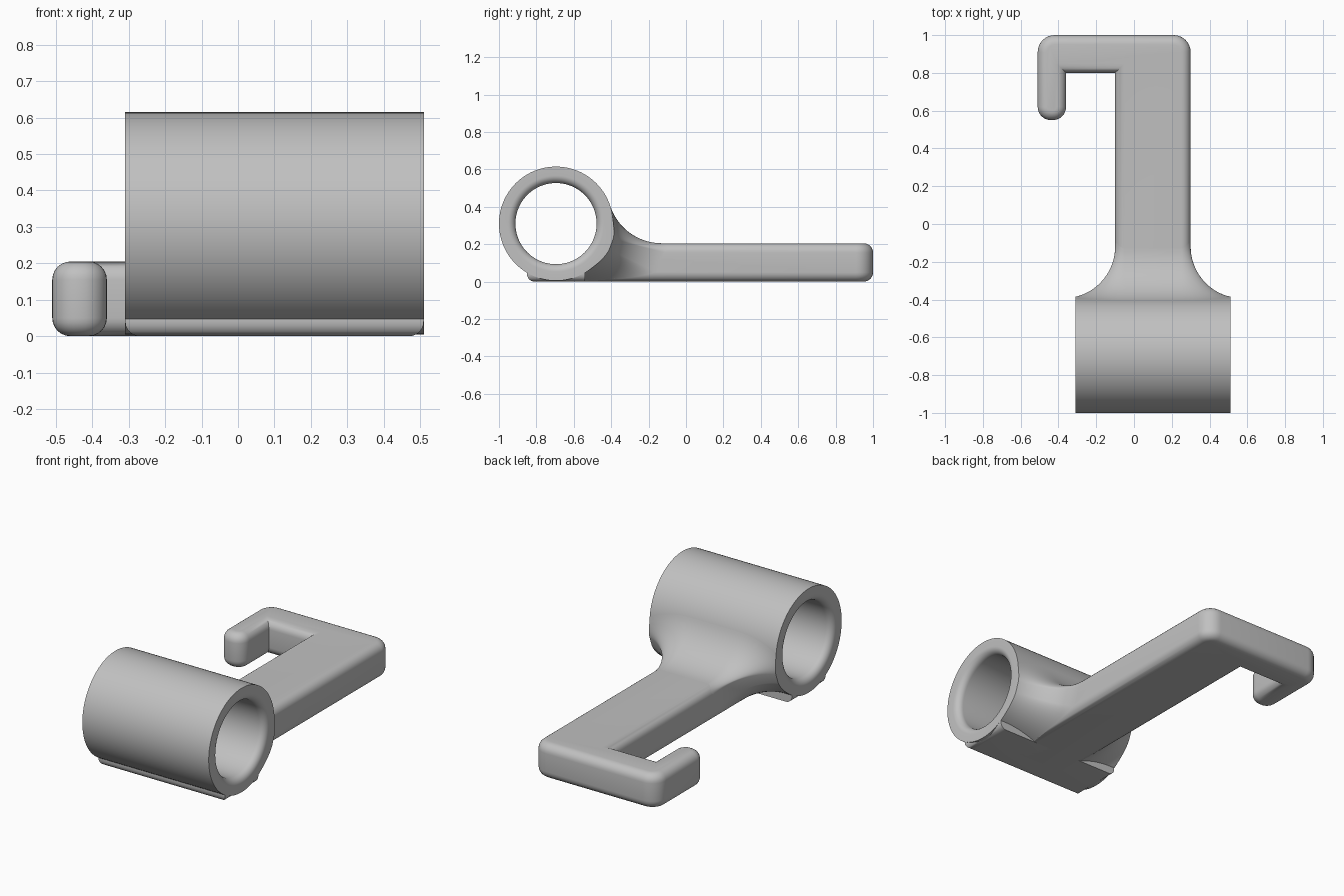
import bpy, bmesh, math
from mathutils import Vector, Matrix

cube = bpy.data.objects.get("Cube")
if cube:
    bpy.data.objects.remove(cube, do_unlink=True)

# Shared dimensions
LEFT, RIGHT = 0.51, -0.31
MID_X = 0.1
AXIS_Y, AXIS_Z = -0.695, 0.31
TUBE_R, BORE_R, LIP = 0.305, 0.217, 0.04
ARM_HALF, ARM_H, EDGE = 0.2, 0.205, 0.05
FILLET = 0.29

grey = bpy.data.materials.new("light_grey_plastic")
grey.use_nodes = True
colour = (0.53, 0.53, 0.53, 1)
grey.diffuse_color = colour
grey.node_tree.nodes["Principled BSDF"].inputs["Base Color"].default_value = colour


def finish(bm, name):
    mesh = bpy.data.meshes.new(name)
    bm.to_mesh(mesh)
    bm.free()
    mesh.materials.append(grey)
    obj = bpy.data.objects.new(name, mesh)
    bpy.context.collection.objects.link(obj)
    return obj


def shade(obj):
    bpy.ops.object.select_all(action='DESELECT')
    obj.select_set(True)
    bpy.context.view_layer.objects.active = obj
    bpy.ops.object.shade_smooth_by_angle(angle=math.radians(35))


def revolve(profile, name):
    """Spin a closed (x, radius) profile around the tube axis."""
    bm = bmesh.new()
    verts = [bm.verts.new((x, AXIS_Y, AXIS_Z + r)) for x, r in profile]
    edges = [bm.edges.new((v, verts[i - 1])) for i, v in enumerate(verts)]
    bmesh.ops.spin(bm, geom=verts + edges, cent=(0, AXIS_Y, AXIS_Z), axis=(1, 0, 0),
                   angle=2 * math.pi, steps=96, use_merge=True)
    bmesh.ops.remove_doubles(bm, verts=bm.verts, dist=1e-5)
    bmesh.ops.recalc_face_normals(bm, faces=bm.faces)
    return finish(bm, name)


def rounded_outline(corners, steps=8):
    """Round each convex (x, y, radius) corner of a plan outline."""
    points = []
    for i, (x, y, r) in enumerate(corners):
        p = Vector((x, y))
        if r == 0:
            points.append(p)
            continue
        a = (Vector(corners[i - 1][:2]) - p).normalized()
        b = (Vector(corners[(i + 1) % len(corners)][:2]) - p).normalized()
        for k in range(steps + 1):
            t = k / steps * math.pi / 2
            points.append(p + r * (a * (1 - math.sin(t)) + b * (1 - math.cos(t))))
    return points


# Tube with rounded bore lips
lip = [(LIP * (1 - math.sin(t)), BORE_R + LIP * (1 - math.cos(t)))
       for t in [k * math.pi / 16 for k in range(9)]]
profile = [(LEFT, TUBE_R)]
profile += [(LEFT - x, r) for x, r in reversed(lip)]
profile += [(RIGHT + x, r) for x, r in lip]
profile.append((RIGHT, TUBE_R))
shade(revolve(profile, "tube"))

# Arm and hook: one plan outline, extruded, with rounded rims
outline = rounded_outline([
    (MID_X - ARM_HALF, -0.75, 0), (MID_X + ARM_HALF, -0.75, 0),
    (0.3, 1, 0.09), (-0.51, 1, 0.09),
    (-0.51, 0.55, 0.07), (-0.36, 0.55, 0.07),
    (-0.36, 0.8, 0), (-0.1, 0.8, 0)])
bm = bmesh.new()
base = bm.faces.new([bm.verts.new((p.x, p.y, 0)) for p in outline])
top = bmesh.ops.extrude_face_region(bm, geom=[base])
bmesh.ops.translate(bm, vec=(0, 0, ARM_H),
                    verts=[g for g in top["geom"] if isinstance(g, bmesh.types.BMVert)])
bmesh.ops.recalc_face_normals(bm, faces=bm.faces)
rims = [e for e in bm.edges if abs(e.verts[0].co.z - e.verts[1].co.z) < 1e-5]
bmesh.ops.bevel(bm, geom=rims, offset=EDGE, segments=6, profile=0.5,
                affect='EDGES', clamp_overlap=False)
arm = finish(bm, "arm_and_hook")

# Keep the bore clear of the arm
bm = bmesh.new()
turn = Matrix.Translation((MID_X, AXIS_Y, AXIS_Z)) @ Matrix.Rotation(math.pi / 2, 4, 'Y')
bmesh.ops.create_cone(bm, cap_ends=True, segments=64, radius1=0.26, radius2=0.26,
                      depth=1, matrix=turn)
cutter = finish(bm, "bore_cutter")
cutter.hide_render = True
cut = arm.modifiers.new("bore", 'BOOLEAN')
cut.operation = 'DIFFERENCE'
cut.solver = 'EXACT'
cut.object = cutter
bpy.context.view_layer.objects.active = arm
bpy.ops.object.modifier_apply(modifier=cut.name)
bpy.data.objects.remove(cutter, do_unlink=True)
shade(arm)

# Foot pad under the tube, rounded along its lower front and side edges
bm = bmesh.new()
size = Matrix.Diagonal((LEFT - RIGHT, 0.31, 0.05, 1))
bmesh.ops.create_cube(bm, size=1, matrix=Matrix.Translation((MID_X, -0.695, 0.025)) @ size)
low = [e for e in bm.edges if all(v.co.z < 0.01 for v in e.verts)
       and not all(v.co.y > -0.6 for v in e.verts)]
bmesh.ops.bevel(bm, geom=low, offset=0.04, segments=6, profile=0.5, affect='EDGES')
shade(finish(bm, "foot_pad"))

# Flared fillet blending the arm into the tube: a ball rolled round the arm section
half = [(EDGE, math.radians(a)) for a in range(-78, 0, 6)] + [(EDGE, 0)]
half += [(ARM_H - EDGE, math.radians(a)) for a in range(0, 91, 6)]
section = [(1, z, a) for z, a in half] + [(-1, z, a) for z, a in reversed(half)]
bm = bmesh.new()
columns = []
STEPS = 24
for side, corner_z, angle in section:
    normal = Vector((side * math.cos(angle), 0, math.sin(angle)))
    point = Vector((MID_X + side * (ARM_HALF - EDGE), 0, corner_z)) + EDGE * normal
    ball = point + FILLET * normal
    ball.y = AXIS_Y + math.sqrt((TUBE_R + FILLET) ** 2 - (ball.z - AXIS_Z) ** 2)
    inward = (Vector((ball.x, AXIS_Y, AXIS_Z)) - ball).normalized()
    columns.append([bm.verts.new(ball + FILLET * (-normal).slerp(inward, k / STEPS))
                    for k in range(STEPS + 1)])
for a, b in zip(columns, columns[1:]):
    for k in range(STEPS):
        bm.faces.new((a[k], a[k + 1], b[k + 1], b[k]))
bmesh.ops.remove_doubles(bm, verts=bm.verts, dist=1e-5)

# Trim the flare flush with the tube ends and close the thin end faces
for x, direction in ((LEFT, 1), (RIGHT, -1)):
    geom = bm.verts[:] + bm.edges[:] + bm.faces[:]
    res = bmesh.ops.bisect_plane(bm, geom=geom, plane_co=(x, 0, 0),
                                 plane_no=(direction, 0, 0), clear_outer=True)
    rim = [g for g in res["geom_cut"] if isinstance(g, bmesh.types.BMEdge)]
    ext = bmesh.ops.extrude_edge_only(bm, edges=rim)
    for v in [g for g in ext["geom"] if isinstance(g, bmesh.types.BMVert)]:
        radial = Vector((0, v.co.y - AXIS_Y, v.co.z - AXIS_Z)).normalized()
        v.co = Vector((x, AXIS_Y, AXIS_Z)) + radial * (TUBE_R - 0.005)
bmesh.ops.recalc_face_normals(bm, faces=bm.faces)
heart = Vector((MID_X, -0.5, 0.1))
if sum(f.normal.dot(f.calc_center_median() - heart) * f.calc_area() for f in bm.faces) < 0:
    bmesh.ops.reverse_faces(bm, faces=bm.faces)
shade(finish(bm, "arm_flare"))
